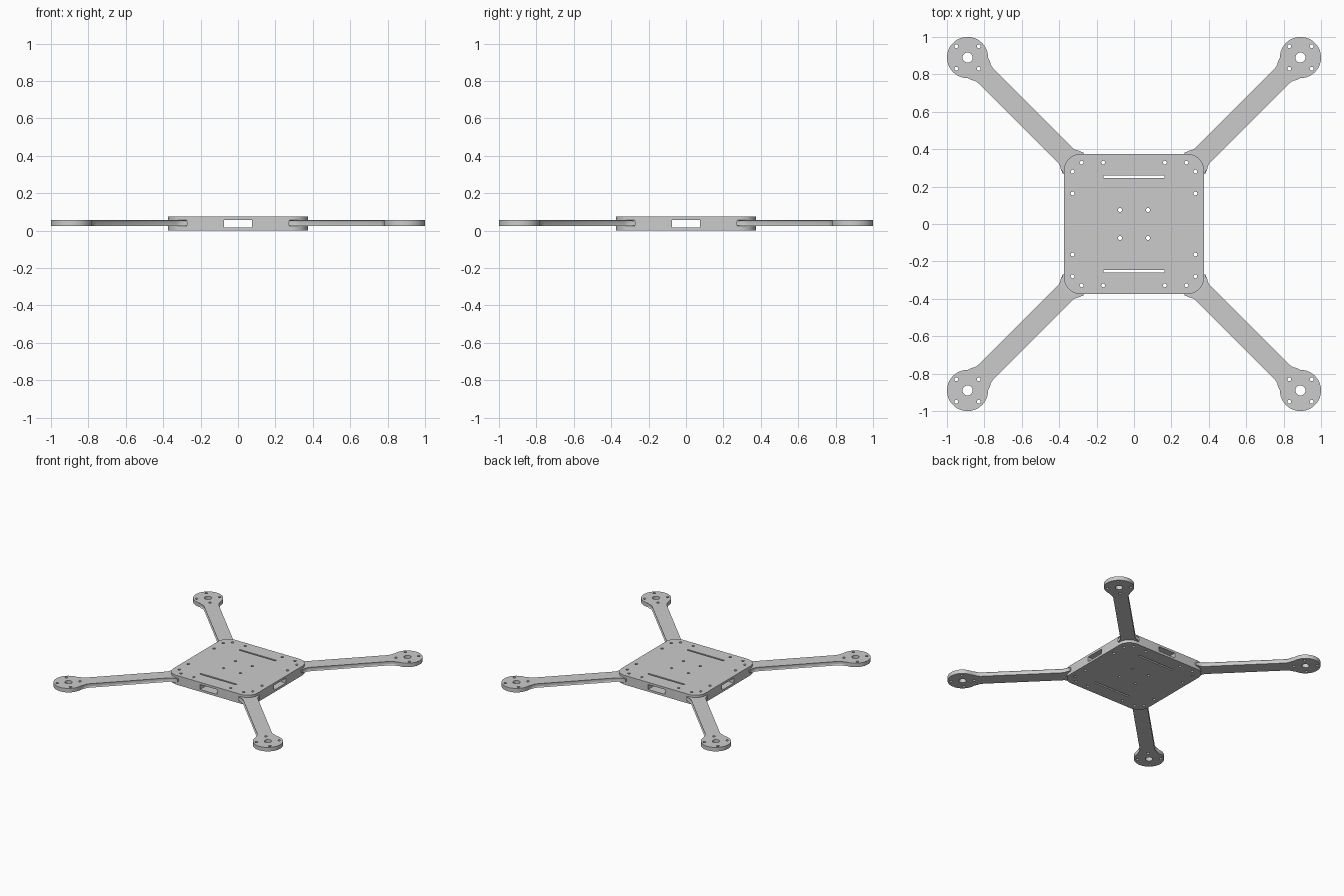
import bpy, bmesh
from math import sin, cos, pi, radians, sqrt

if "Cube" in bpy.data.objects:
    bpy.data.objects.remove(bpy.data.objects["Cube"])


def add_prism(bm, pts, z0, z1, bevel=0.0):
    """Extrude a closed 2D outline; optionally round its top and bottom rims."""
    lo = [bm.verts.new((x, y, z0)) for x, y in pts]
    hi = [bm.verts.new((x, y, z1)) for x, y in pts]
    bm.faces.new(lo[::-1])
    bm.faces.new(hi)
    n = len(pts)
    for i in range(n):
        j = (i + 1) % n
        bm.faces.new((lo[i], lo[j], hi[j], hi[i]))
    if bevel:
        rims = [e for e in bm.edges
                if abs(e.verts[0].co.z - e.verts[1].co.z) < 1e-6]
        bmesh.ops.bevel(bm, geom=rims, offset=bevel, segments=3,
                        profile=0.5, affect='EDGES')


def make_object(name, shapes):
    """Object made from (outline, z0, z1, bevel) prisms."""
    bm = bmesh.new()
    for shape in shapes:
        add_prism(bm, *shape)
    bmesh.ops.recalc_face_normals(bm, faces=bm.faces)
    me = bpy.data.meshes.new(name)
    bm.to_mesh(me)
    bm.free()
    ob = bpy.data.objects.new(name, me)
    bpy.context.collection.objects.link(ob)
    return ob


def arc(cx, cy, r, a0, a1, n):
    return [(cx + r * cos(radians(a0 + (a1 - a0) * i / n)),
             cy + r * sin(radians(a0 + (a1 - a0) * i / n))) for i in range(n + 1)]


def circle(cx, cy, r, n=16):
    return arc(cx, cy, r, 0, 360, n)[:-1]


def rect(x0, x1, y0, y1):
    return [(x0, y0), (x1, y0), (x1, y1), (x0, y1)]


def rounded_square(h, r):
    c = h - r
    return [p for k, (sx, sy) in enumerate(((1, 1), (-1, 1), (-1, -1), (1, -1)))
            for p in arc(sx * c, sy * c, r, 90 * k, 90 * k + 90, 10)]


def activate(ob):
    bpy.ops.object.select_all(action='DESELECT')
    ob.select_set(True)
    bpy.context.view_layer.objects.active = ob


def cut(ob, shapes):
    cutter = make_object("cutter", shapes)
    cutter.hide_render = True
    mod = ob.modifiers.new("cut", 'BOOLEAN')
    mod.operation = 'DIFFERENCE'
    mod.solver = 'EXACT'
    mod.object = cutter
    activate(ob)
    bpy.ops.object.modifier_apply(modifier=mod.name)
    bpy.data.objects.remove(cutter)


def smooth(ob):
    activate(ob)
    bpy.ops.object.shade_smooth_by_angle(angle=radians(35))


SIGNS = [(sx, sy) for sx in (-1, 1) for sy in (-1, 1)]

# Central hollow body
body = make_object("center_body", [(rounded_square(0.375, 0.09), 0, 0.075, 0.008)])
cut(body, [(rounded_square(0.285, 0.03), 0.0175, 0.0575, 0)])

# Side windows
cut(body, [(r, 0.018, 0.057, 0) for s in (-1, 1) for r in (
    rect(-0.075, 0.075, min(s * 0.26, s * 0.42), max(s * 0.26, s * 0.42)),
    rect(min(s * 0.26, s * 0.42), max(s * 0.26, s * 0.42), -0.075, 0.075))])

# Screw holes and strap slots through both plates
spots = [(0.075, 0.075), (0.165, 0.328), (0.328, 0.163), (0.28, 0.328), (0.328, 0.28)]
cut(body, [(circle(sx * x, sy * y, 0.0105), -0.1, 0.2, 0)
           for x, y in spots for sx, sy in SIGNS] +
          [(rect(-0.163, 0.163, s * 0.252 - 0.007, s * 0.252 + 0.007), -0.1, 0.2, 0)
           for s in (-1, 1)])
smooth(body)

# One diagonal arm with motor mount: half outline in (along, across), then mirrored
MOUNT, R = 0.89, 0.11
far = MOUNT * sqrt(2)
side = [(0.45, 0.068), (0.462, 0.080), (0.476, 0.066), (0.494, 0.055), (0.516, 0.048),
        (1.122, 0.048), (1.145, 0.054), (1.165, 0.065)]
outline = ([(u, -v) for u, v in side] + arc(far, 0, R, -135, 135, 36) + side[::-1])
outline = [((u - v) / sqrt(2), (u + v) / sqrt(2)) for u, v in outline]
arms = make_object("motor_arms", [(outline, 0.024, 0.056, 0.007)])

# Motor shaft hole and four motor screw holes
cut(arms, [(circle(MOUNT, MOUNT, 0.027, 20), -0.1, 0.2, 0)] +
          [(circle(MOUNT + sx * 0.06, MOUNT + sy * 0.06, 0.0105), -0.1, 0.2, 0)
           for sx, sy in SIGNS])

# Repeat the arm on all four corners
mirror = arms.modifiers.new("four_corners", 'MIRROR')
mirror.use_axis = (True, True, False)
mirror.use_mirror_merge = False
activate(arms)
bpy.ops.object.modifier_apply(modifier=mirror.name)
smooth(arms)
